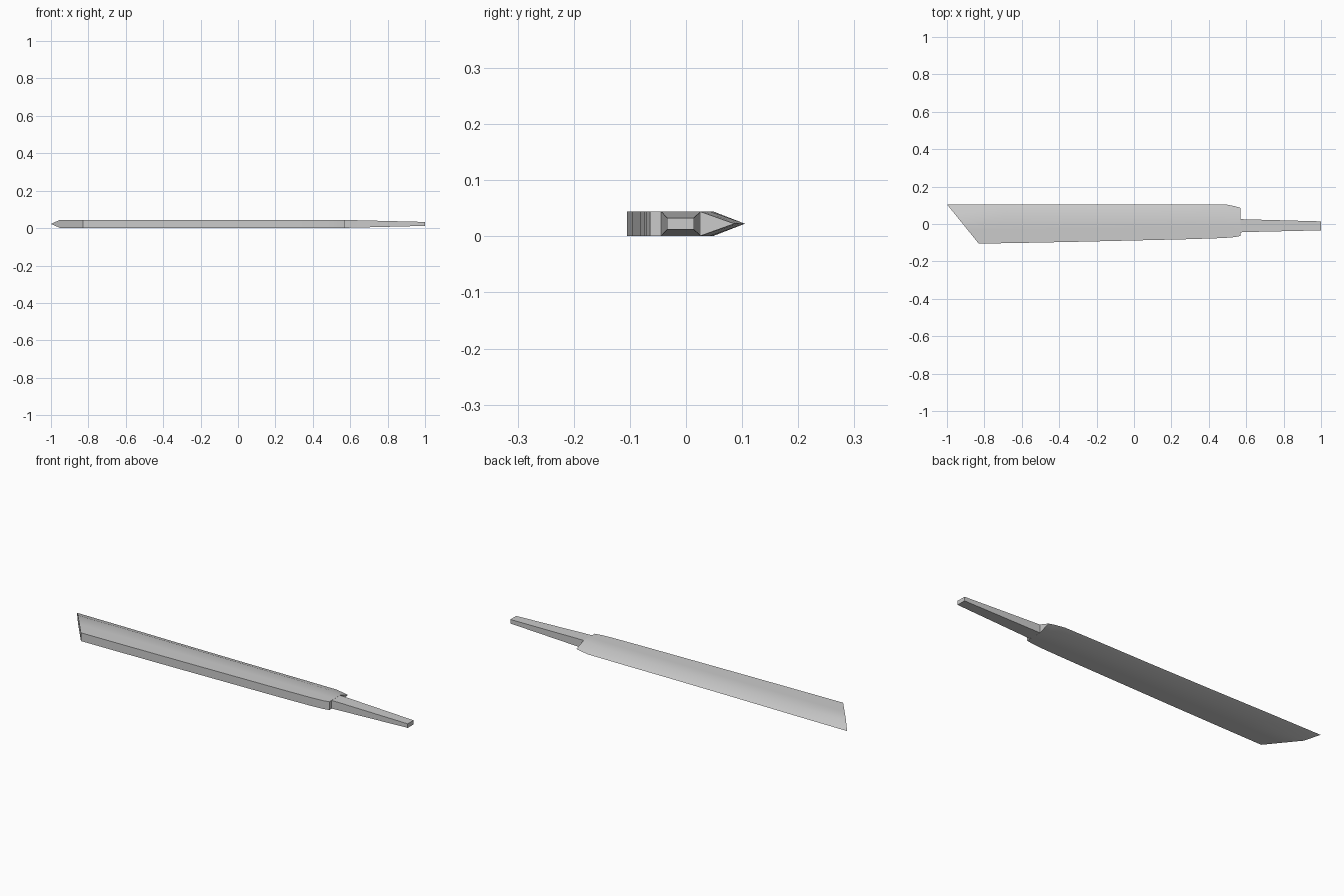
import bpy
import bmesh
from mathutils import Vector

cube = bpy.data.objects.get("Cube")
if cube:
    bpy.data.objects.remove(cube, do_unlink=True)

steel = bpy.data.materials.new("plain grey steel")
steel.use_nodes = True
grey = (0.6, 0.6, 0.6, 1)
steel.diffuse_color = grey
steel.node_tree.nodes["Principled BSDF"].inputs["Base Color"].default_value = grey

MID = 0.0225  # height of the centre plane


def loft(name, rings):
    """Skin closed rings of points and cap both ends."""
    bm = bmesh.new()
    loops = [[bm.verts.new(p) for p in ring] for ring in rings]
    for a, b in zip(loops, loops[1:]):
        for i in range(len(a)):
            j = (i + 1) % len(a)
            bm.faces.new((a[i], a[j], b[j], b[i]))
    bm.faces.new(loops[0])
    bm.faces.new(loops[-1][::-1])
    bmesh.ops.recalc_face_normals(bm, faces=bm.faces)
    mesh = bpy.data.meshes.new(name)
    bm.to_mesh(mesh)
    bm.free()
    mesh.materials.append(steel)
    obj = bpy.data.objects.new(name, mesh)
    bpy.context.collection.objects.link(obj)
    bpy.ops.object.select_all(action="DESELECT")
    obj.select_set(True)
    bpy.context.view_layer.objects.active = obj
    bpy.ops.object.shade_smooth_by_angle()


def blade_ring(spine, edge, grind):
    """Wedge section: flat flanks from the spine, ground down to the edge."""
    s, e = Vector(spine), Vector(edge)
    half = 0.0215
    flank = [(s, half), (s.lerp(e, grind / 2), half), (s.lerp(e, grind), half)]
    upper = [(p.x, p.y, MID + h) for p, h in flank]
    lower = [(p.x, p.y, MID - h) for p, h in reversed(flank)]
    return upper + [(e.x, e.y, MID)] + lower


# Blade: spine point, edge point and start of the grind at each station
stations = [
    ((-0.83, -0.105), (-1.0, 0.105), 0.72),
    ((-0.6, -0.101), (-0.7, 0.105), 0.73),
    ((-0.3, -0.095), (-0.35, 0.103), 0.73),
    ((0.0, -0.088), (0.0, 0.103), 0.72),
    ((0.3, -0.081), (0.3, 0.105), 0.7),
    ((0.48, -0.075), (0.49, 0.105), 0.66),
    ((0.54, -0.07), (0.54, 0.095), 0.62),
    ((0.57, -0.064), (0.57, 0.086), 0.6),
]
loft("blade", [blade_ring(*s) for s in stations])


# Tang: tapering rectangular bar, starting just inside the blade
def tang_ring(x, y0, y1, half):
    return [(x, y0, MID - half), (x, y1, MID - half),
            (x, y1, MID + half), (x, y0, MID + half)]


loft("tang", [tang_ring(0.56, -0.045, 0.026, 0.0212),
              tang_ring(0.6, -0.043, 0.025, 0.0205),
              tang_ring(1.0, -0.034, 0.014, 0.0105)])
